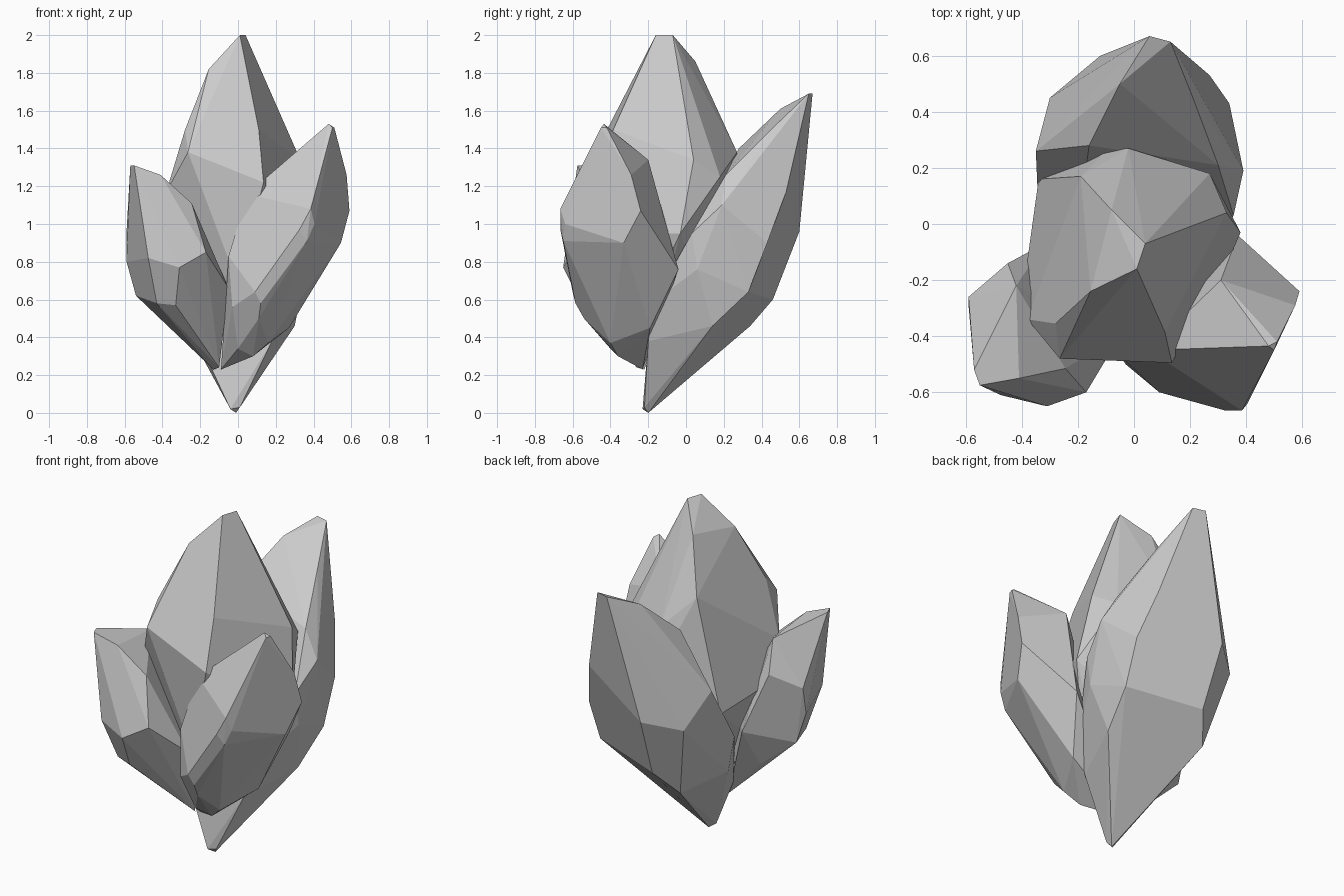
import bpy, bmesh
from math import radians


def crystal(name, tip, shoulder, girdle, root):
    """Faceted shard: convex skin over a chipped tip, two rings and a pointed root."""
    bm = bmesh.new()
    for p in tip + shoulder + girdle + root:
        bm.verts.new(p)
    res = bmesh.ops.convex_hull(bm, input=bm.verts[:])
    loose = {g for g in res["geom_interior"] + res["geom_unused"]
             if isinstance(g, bmesh.types.BMVert) and g.is_valid}
    bmesh.ops.delete(bm, geom=list(loose), context='VERTS')
    # merge nearly coplanar triangles into broad facets
    bmesh.ops.dissolve_limit(bm, angle_limit=radians(5),
                             verts=bm.verts[:], edges=bm.edges[:])
    bmesh.ops.recalc_face_normals(bm, faces=bm.faces[:])
    me = bpy.data.meshes.new(name)
    bm.to_mesh(me)
    bm.free()
    ob = bpy.data.objects.new(name, me)
    bpy.context.collection.objects.link(ob)
    return ob


# tall middle shard
crystal("center_crystal",
        tip=[(.04, -.07, 2), (.01, -.16, 2)],
        shoulder=[(-.155, -.24, 1.82), (-.08, .05, 1.86), (-.28, -.355, 1.5),
                  (-.265, -.48, 1.38), (.11, -.385, 1.5), (.135, -.495, 1.22),
                  (-.19, .17, 1.56), (-.02, .27, 1.38), (-.09, .27, 1.3)],
        girdle=[(.33, .04, 1.34), (.27, .18, 1.25), (.38, -.03, .95),
                (.35, -.1, .95), (-.38, -.34, 1.17), (-.39, -.2, .95),
                (-.34, .16, .9)],
        root=[(0, -.43, .68), (-.22, -.25, .6), (.2, -.2, .6),
              (0, .1, .6), (0, -.2, .3)])

# leaning back shard, its root is the lowest point
crystal("back_crystal",
        tip=[(.055, .67, 1.69), (.13, .65, 1.69)],
        shoulder=[(-.05, .5, 1.61), (.21, .45, 1.5), (-.16, .28, 1.4),
                  (.30, .21, 1.26), (.27, .53, 1.17), (.39, .19, 1.1)],
        girdle=[(-.35, .26, 1.08), (-.12, .6, .96), (-.3, .45, .9),
                (.34, .43, .9), (.355, .03, .95), (.36, .06, .76),
                (-.34, .03, .72), (.335, .33, .64), (-.1, .46, .6),
                (.25, -.17, .59)],
        root=[(.30, .14, .46), (-.2, .34, .46), (-.3, .03, .5),
              (.18, -.2, .38), (-.18, -.19, .32), (-.22, -.15, .58),
              (-.04, -.23, .02), (.01, -.22, .03), (-.01, -.2, 0)])

# small left front shard
crystal("left_crystal",
        tip=[(-.57, -.52, 1.31), (-.55, -.575, 1.31)],
        shoulder=[(-.41, -.55, 1.26), (-.42, -.22, 1.23), (-.245, -.515, 1.11),
                  (-.45, -.14, 1.05)],
        girdle=[(-.59, -.26, .96), (-.59, -.29, .8), (-.475, -.61, .82),
                (-.31, -.65, .77), (-.17, -.6, .85), (-.05, -.4, .66)],
        root=[(-.54, -.27, .62), (-.43, -.52, .58), (-.33, -.55, .57),
              (-.32, -.07, .7), (-.35, -.2, .47), (-.13, -.22, .23),
              (-.1, -.26, .24)])

# small right front shard
crystal("right_crystal",
        tip=[(.48, -.435, 1.53), (.51, -.42, 1.51), (.5, -.45, 1.51)],
        shoulder=[(.31, -.2, 1.34), (.575, -.29, 1.26), (.05, -.45, 1.16),
                  (.59, -.24, 1.07), (.385, -.665, 1.08)],
        girdle=[(.325, -.665, .97), (.405, -.64, 1.0), (.365, -.65, .91),
                (.545, -.33, .9), (.37, -.04, .76), (-.05, -.47, .83)],
        root=[(.09, -.6, .64), (.12, -.585, .58), (-.03, -.5, .56),
              (.27, -.19, .45), (.16, -.4, .37), (.08, -.36, .3),
              (.11, -.54, .5), (.0, -.4, .34), (-.09, -.23, .23)])
